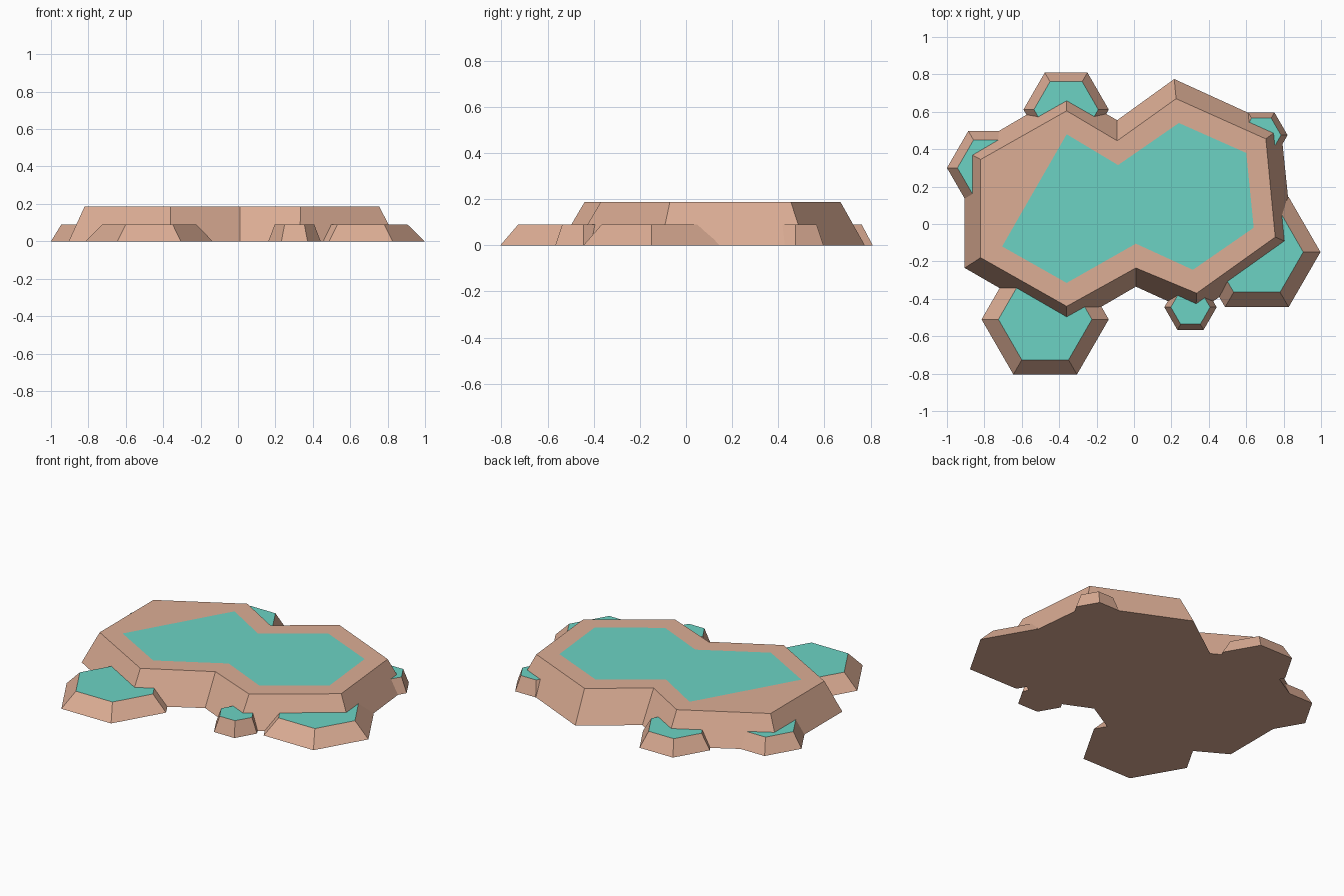
import bpy, bmesh
from math import cos, sin, pi

if "Cube" in bpy.data.objects:
    bpy.data.objects.remove(bpy.data.objects["Cube"])


def material(name, color):
    m = bpy.data.materials.new(name)
    m.diffuse_color = (*color, 1)
    m.use_nodes = True
    m.node_tree.nodes["Principled BSDF"].inputs["Base Color"].default_value = m.diffuse_color
    return m


SAND = material("sandstone", (0.72, 0.42, 0.30))
WATER = material("water", (0.15, 0.65, 0.55))


def finish(name, bm, mats):
    bmesh.ops.recalc_face_normals(bm, faces=bm.faces)
    me = bpy.data.meshes.new(name)
    bm.to_mesh(me)
    bm.free()
    for m in mats:
        me.materials.append(m)
    ob = bpy.data.objects.new(name, me)
    bpy.context.collection.objects.link(ob)
    return ob


def frustum(name, base, top, height, top_mat=0):
    """Tapered block between two matching outlines."""
    bm = bmesh.new()
    lo = [bm.verts.new((x, y, 0)) for x, y in base]
    hi = [bm.verts.new((x, y, height)) for x, y in top]
    n = len(lo)
    bm.faces.new(lo[::-1])
    bm.faces.new(hi).material_index = top_mat
    for i in range(n):
        j = (i + 1) % n
        bm.faces.new((lo[i], lo[j], hi[j], hi[i]))
    return finish(name, bm, (SAND, WATER))


def hexagon(cx, cy, r):
    return [(cx + r * cos(i * pi / 3), cy + r * sin(i * pi / 3)) for i in range(6)]


# Main terrace: two merged hexagons with sloping walls
H = 0.187
base = [(-0.905, -0.235), (-0.36, -0.55), (0.01, -0.335), (0.33, -0.48), (0.85, -0.11),
        (0.785, 0.515), (0.215, 0.775), (-0.09, 0.555), (-0.36, 0.71), (-0.905, 0.39)]
top = [(-0.82, -0.18), (-0.36, -0.44), (0.01, -0.235), (0.335, -0.37), (0.755, -0.07),
       (0.705, 0.455), (0.225, 0.67), (-0.09, 0.445), (-0.36, 0.605), (-0.82, 0.345)]
frustum("main_terrace", base, top, H)

# Water sheet on the main terrace
pool = [(-0.705, -0.12), (-0.36, -0.315), (0.01, -0.105), (0.315, -0.245), (0.64, -0.02),
        (0.60, 0.38), (0.24, 0.54), (-0.085, 0.315), (-0.36, 0.48)]
bm = bmesh.new()
bm.faces.new([bm.verts.new((x, y, H + 0.001)) for x, y in pool])
finish("main_pool_water", bm, (WATER,))

# Small hexagonal side pools: name, centre x, centre y, base radius, top radius
for name, x, y, r0, r1 in (
    ("front_left_pool", -0.475, -0.51, 0.34, 0.25),
    ("right_pool", 0.657, -0.15, 0.34, 0.248),
    ("left_pool", -0.772, 0.30, 0.228, 0.172),
    ("back_pool", -0.363, 0.612, 0.228, 0.172),
    ("front_small_pool", 0.302, -0.445, 0.14, 0.105),
    ("back_right_small_pool", 0.681, 0.475, 0.14, 0.105),
):
    frustum(name, hexagon(x, y, r0), hexagon(x, y, r1), 0.091, 1)
